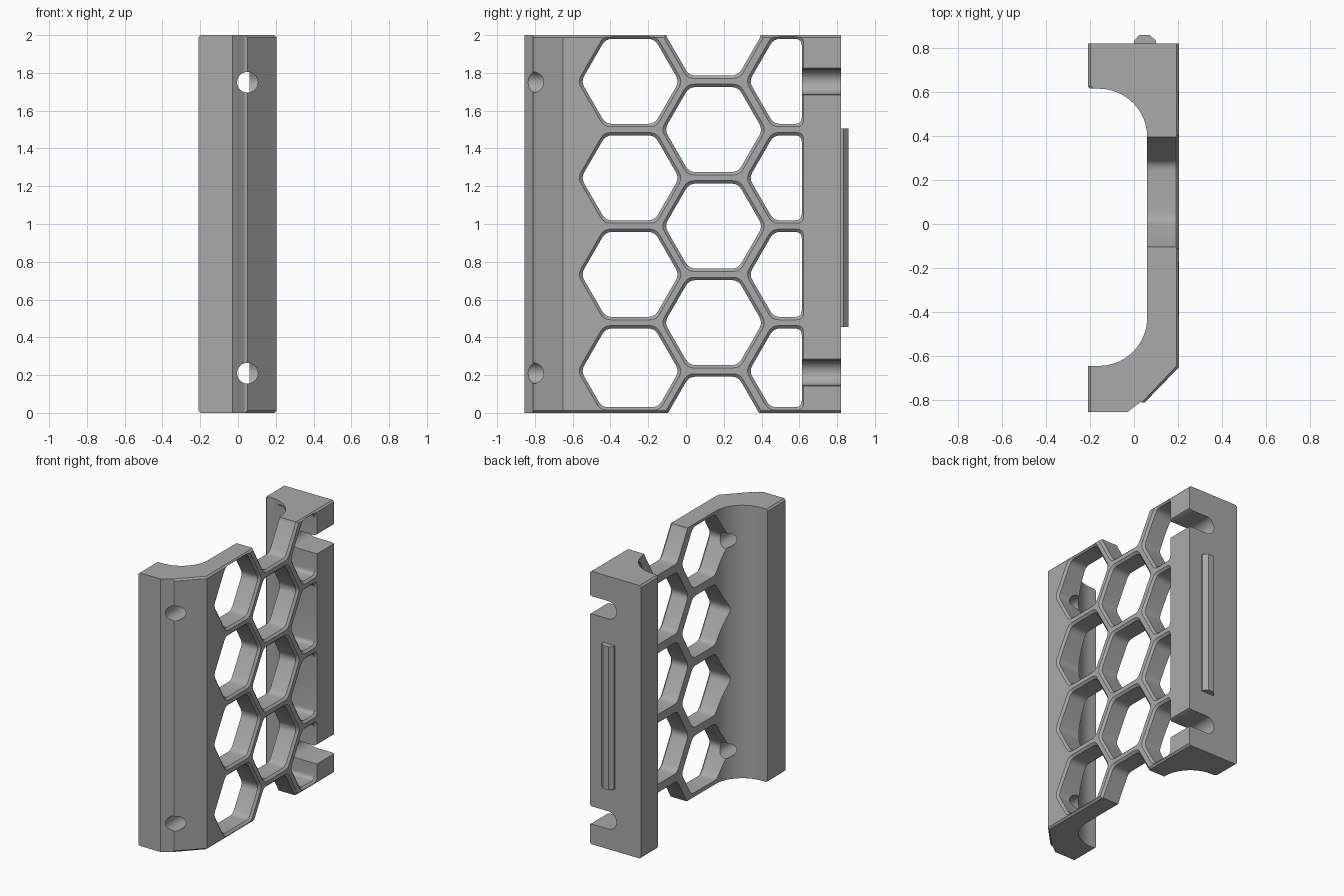
import bpy, bmesh, math
from mathutils import Vector

old = bpy.data.objects.get("Cube")
if old:
    bpy.data.objects.remove(old, do_unlink=True)

grey = bpy.data.materials.new("plain grey")
grey.use_nodes = True
GREY = (0.4, 0.4, 0.4, 1)
grey.diffuse_color = GREY
grey.node_tree.nodes["Principled BSDF"].inputs["Base Color"].default_value = GREY


def loft(name, rings):
    """Closed solid through matching rings of 3D points."""
    bm = bmesh.new()
    loops = [[bm.verts.new(p) for p in ring] for ring in rings]
    n = len(loops[0])
    for a, b in zip(loops, loops[1:]):
        for i in range(n):
            j = (i + 1) % n
            bm.faces.new((a[i], a[j], b[j], b[i]))
    bm.faces.new(loops[0][::-1])
    bm.faces.new(loops[-1])
    bmesh.ops.recalc_face_normals(bm, faces=bm.faces)
    mesh = bpy.data.meshes.new(name)
    bm.to_mesh(mesh)
    bm.free()
    mesh.materials.append(grey)
    obj = bpy.data.objects.new(name, mesh)
    bpy.context.collection.objects.link(obj)
    return obj


def arc(cx, cy, r, start, end, steps):
    angles = [math.radians(start + (end - start) * i / steps) for i in range(steps + 1)]
    return [(cx + r * math.cos(a), cy + r * math.sin(a)) for a in angles]


def fillet(points, r, steps=4):
    """Round every corner of a polygon with a short curve."""
    out = []
    for i, p in enumerate(points):
        p = Vector(p)
        a = p + (Vector(points[i - 1]) - p).normalized() * r
        b = p + (Vector(points[(i + 1) % len(points)]) - p).normalized() * r
        for k in range(steps + 1):
            t = k / steps
            out.append(a * (1 - t) ** 2 + p * 2 * t * (1 - t) + b * t * t)
    return out


# Panel: channel cross-section extruded upward
profile = [(-0.21, -0.645), (-0.21, -0.855), (-0.03, -0.855), (0.035, -0.805),
           (0.035, -0.812), (0.05, -0.81), (0.205, -0.65), (0.205, 0.82),
           (-0.21, 0.82), (-0.21, 0.625), (-0.2, 0.615)]
profile += arc(-0.16, 0.395, 0.22, 90, 0, 16) + arc(-0.16, -0.425, 0.22, 0, -90, 16)
panel = loft("honeycomb_panel", [[(x, y, z) for x, y in profile] for z in (0, 2)])

# Small chamfers around the flat outer and inner faces
bm = bmesh.new()
bm.from_mesh(panel.data)
edges = {e for f in bm.faces if abs(f.normal.x) > 0.6 and
         abs(f.calc_center_median().x) > 0.1 for e in f.edges
         if abs(e.verts[0].co.z - e.verts[1].co.z) < 0.01}
bmesh.ops.bevel(bm, geom=list(edges), offset=0.012, segments=1, affect='EDGES')
bm.to_mesh(panel.data)
bm.free()

cutters = []

# Hexagonal openings with a flared outer rim
A = 0.225
PITCH = 0.511


def hexagon(cy, cz, grow, right=None, low=-9):
    a = A + grow
    full = a * 2 / math.sqrt(3)
    bottom = max(-a, low - grow - cz)
    top_w, low_w = full - a / math.sqrt(3), full + bottom / math.sqrt(3)
    if right is None:
        pts = [(cy - low_w, cz + bottom), (cy + low_w, cz + bottom), (cy + full, cz),
               (cy + top_w, cz + a), (cy - top_w, cz + a), (cy - full, cz)]
    else:
        edge = right + grow * 0.6
        pts = [(cy - low_w, cz + bottom), (edge, cz + bottom),
               (edge, cz + a), (cy - top_w, cz + a), (cy - full, cz)]
    return fillet(pts, 0.035)


def hex_cutter(cy, cz, **clip):
    levels = ((-0.4, 0), (0.19, 0), (0.22, 0.03))
    rings = [[(x, p.x, p.y) for p in hexagon(cy, cz, g, **clip)] for x, g in levels]
    cutters.append(loft("hex_cutter", rings))


for i in range(4):
    z = 0.222 + PITCH * i
    hex_cutter(-0.296, z, low=0.03)
    hex_cutter(0.594, z, low=0.03, right=0.613)
for i in range(5):
    hex_cutter(0.146, -0.033 + PITCH * i)

# Front screw holes and open-sided rear slots
for z in (0.21, 1.75):
    hole = arc(0.05, z, 0.055, 0, 345, 23)
    cutters.append(loft("hole_cutter", [[(x, y, h) for x, h in hole] for y in (-1, -0.45)]))
    slot = arc(0.055, z + 0.003, 0.065, 90, 270, 14)
    slot += [(0.19, z - 0.062), (0.22, z - 0.072), (0.22, z + 0.085), (0.19, z + 0.068)]
    cutters.append(loft("slot_cutter", [[(x, y, h) for x, h in slot] for y in (0.58, 0.9)]))

for c in cutters:
    c.hide_render = True
    mod = panel.modifiers.new("cut", 'BOOLEAN')
    mod.operation = 'DIFFERENCE'
    mod.solver = 'EXACT'
    mod.object = c
bpy.context.view_layer.update()

# Bake the cuts, then drop the helpers
graph = bpy.context.evaluated_depsgraph_get()
cut_mesh = bpy.data.meshes.new_from_object(panel.evaluated_get(graph))
panel.modifiers.clear()
panel.data = cut_mesh
for c in cutters:
    bpy.data.objects.remove(c, do_unlink=True)

# Latch rib on the back face
rib = [(0, 0.815), (0, 0.833), (0.025, 0.86), (0.07, 0.86), (0.1, 0.833), (0.1, 0.815)]
loft("back_rib", [[(x, y, z) for x, y in rib] for z in (0.455, 1.505)])

# Smooth shading with sharp edges kept
bpy.ops.object.select_all(action='DESELECT')
panel.select_set(True)
bpy.context.view_layer.objects.active = panel
bpy.ops.object.shade_smooth_by_angle(angle=math.radians(30))
